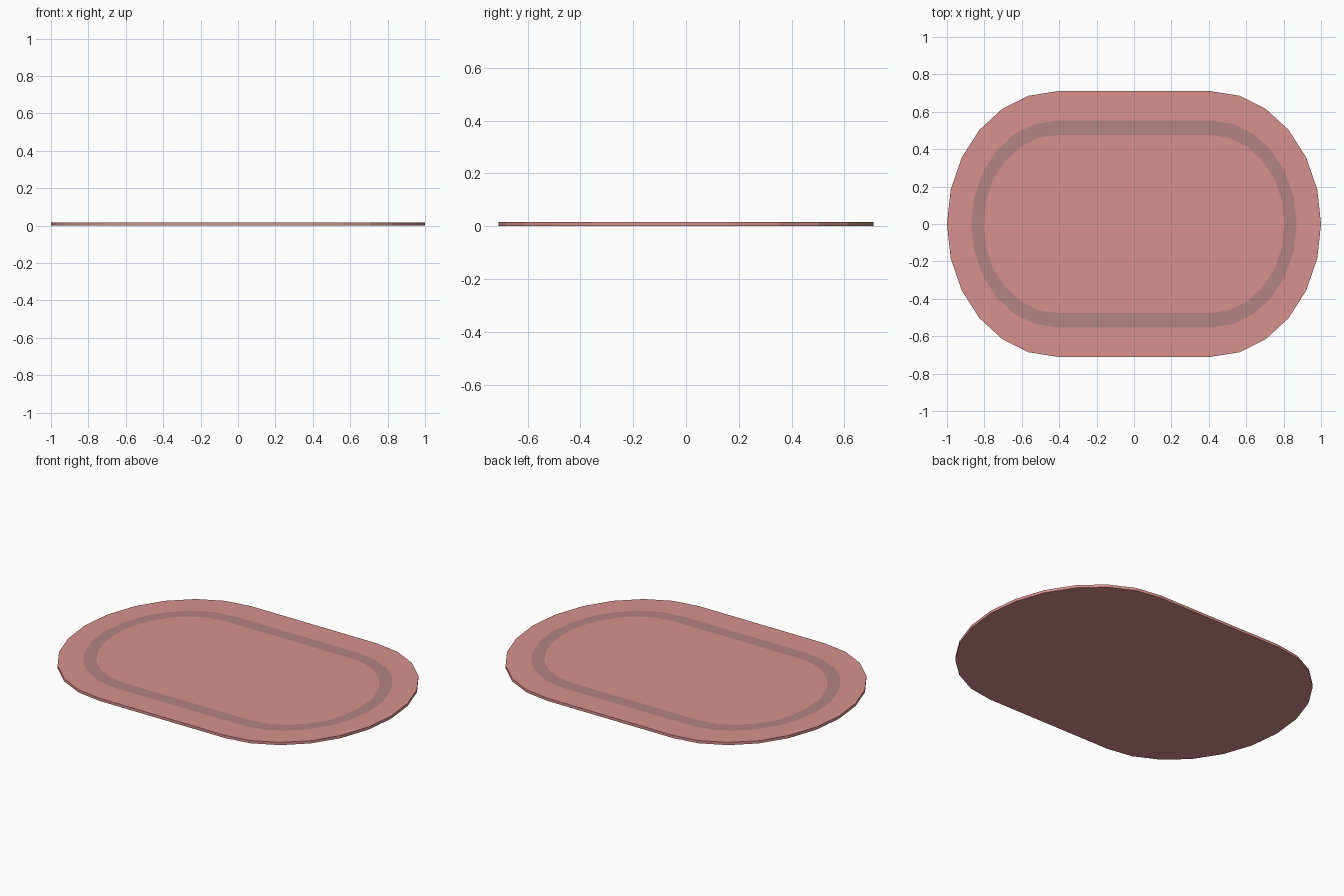
import bpy, bmesh, math

if "Cube" in bpy.data.objects:
    bpy.data.objects.remove(bpy.data.objects["Cube"])

THICK = 0.016


def material(name, rgb):
    m = bpy.data.materials.new(name)
    m.diffuse_color = (*rgb, 1.0)
    m.use_nodes = True
    m.node_tree.nodes["Principled BSDF"].inputs["Base Color"].default_value = m.diffuse_color
    return m


def outline(bm, rx, ry, z):
    """Rounded-end loop: half ellipses of 12 segments joined by straight sides."""
    verts = []
    for side in (1, -1):
        for i in range(13):
            a = math.radians(-90 + 15 * i)
            verts.append(bm.verts.new((side * (0.41 + rx * math.cos(a)),
                                       side * ry * math.sin(a), z)))
    return verts


def bridge(bm, a, b, mat=0):
    n = len(a)
    for i in range(n):
        j = (i + 1) % n
        bm.faces.new((a[i], a[j], b[j], b[i])).material_index = mat


bm = bmesh.new()
base = outline(bm, 0.59, 0.71, 0)
rim = outline(bm, 0.59, 0.71, THICK)
stripe_out = outline(bm, 0.46, 0.554, THICK)
stripe_in = outline(bm, 0.395, 0.476, THICK)

# underside, edge, border, stripe and centre field
bm.faces.new(base[::-1])
bridge(bm, base, rim)
bridge(bm, rim, stripe_out)
bridge(bm, stripe_out, stripe_in, 1)
bm.faces.new(stripe_in)

mesh = bpy.data.meshes.new("oval_mat")
bm.to_mesh(mesh)
bm.free()
mesh.materials.append(material("pink", (0.686, 0.283, 0.266)))
mesh.materials.append(material("stripe_mauve", (0.445, 0.235, 0.223)))
mat_obj = bpy.data.objects.new("oval_mat", mesh)
bpy.context.collection.objects.link(mat_obj)
